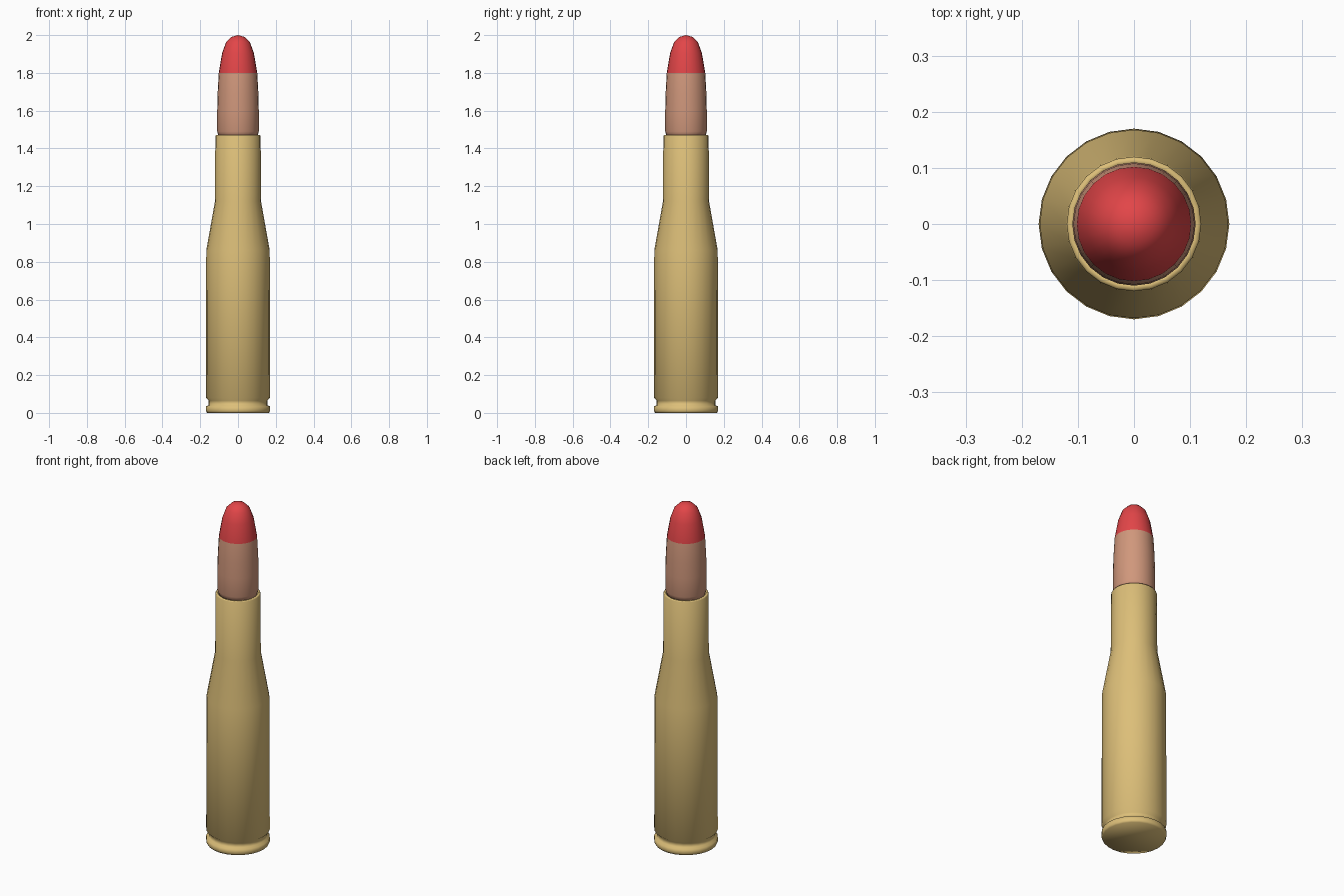
import bpy, bmesh
from math import cos, sin, tau

SIDES = 24

cube = bpy.data.objects.get("Cube")
if cube:
    bpy.data.objects.remove(cube, do_unlink=True)


def material(name, rgb):
    mat = bpy.data.materials.new(name)
    mat.use_nodes = True
    mat.diffuse_color = (*rgb, 1)
    mat.node_tree.nodes["Principled BSDF"].inputs["Base Color"].default_value = (*rgb, 1)
    return mat


def lathe(name, profile, mats):
    """Turn a (radius, height) profile around z; zero radius makes a pole."""
    bm = bmesh.new()
    rings = []
    for r, z in profile:
        count = SIDES if r > 0 else 1
        rings.append([bm.verts.new((r * cos(tau * i / SIDES), r * sin(tau * i / SIDES), z))
                      for i in range(count)])
    for low, high in zip(rings, rings[1:]):
        for i in range(SIDES):
            j = (i + 1) % SIDES
            if len(high) == 1:
                bm.faces.new((low[i], low[j], high[0]))
            else:
                bm.faces.new((low[i], low[j], high[j], high[i]))
    # Close the open lower end
    bm.faces.new(rings[0][::-1])
    bmesh.ops.recalc_face_normals(bm, faces=bm.faces[:])
    for face in bm.faces:
        face.smooth = True
    mesh = bpy.data.meshes.new(name)
    bm.to_mesh(mesh)
    bm.free()
    for mat in mats:
        mesh.materials.append(mat)
    obj = bpy.data.objects.new(name, mesh)
    bpy.context.collection.objects.link(obj)
    return obj


brass = material("brass", (0.72, 0.52, 0.19))
copper = material("copper", (0.63, 0.31, 0.20))
red = material("red tip paint", (0.76, 0.06, 0.065))

# Case: rim, extraction groove, body, shoulder, neck and mouth
lathe("case", [(0.165, 0), (0.17, 0.01), (0.17, 0.035), (0.155, 0.04),
               (0.155, 0.065), (0.17, 0.08), (0.168, 0.86), (0.122, 1.12),
               (0.12, 1.465), (0.117, 1.47), (0.107, 1.47), (0.107, 1.44)], [brass])

# Bullet: cylindrical shank and rounded nose, seated in the mouth
bullet = lathe("bullet", [(0.10, 1.455), (0.11, 1.49), (0.11, 1.6), (0.108, 1.69),
                          (0.102, 1.80), (0.084, 1.905), (0.063, 1.963),
                          (0.036, 1.99), (0, 2.0)], [copper, red])

# Painted tip
for face in bullet.data.polygons:
    if face.center.z > 1.8:
        face.material_index = 1
